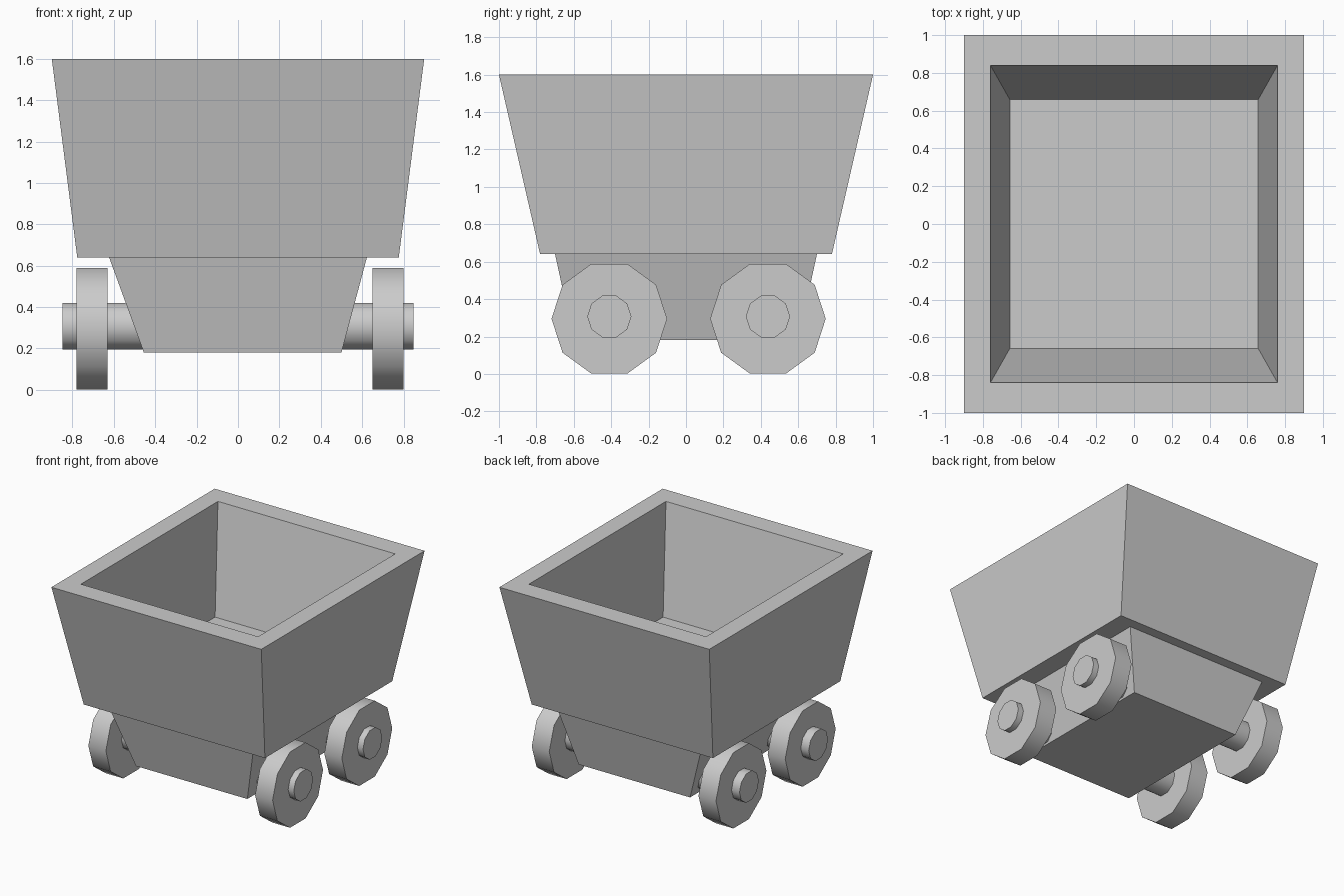
import bpy, bmesh
from math import cos, sin, pi, radians

if "Cube" in bpy.data.objects:
    bpy.data.objects.remove(bpy.data.objects["Cube"])


def loft(name, rings):
    """Skin a list of equal-length rings and cap both ends."""
    bm = bmesh.new()
    loops = [[bm.verts.new(p) for p in ring] for ring in rings]
    n = len(loops[0])
    for a, b in zip(loops, loops[1:]):
        for i in range(n):
            j = (i + 1) % n
            bm.faces.new((a[i], a[j], b[j], b[i]))
    bm.faces.new(loops[0][::-1])
    bm.faces.new(loops[-1])
    bmesh.ops.recalc_face_normals(bm, faces=bm.faces)
    mesh = bpy.data.meshes.new(name)
    bm.to_mesh(mesh)
    bm.free()
    obj = bpy.data.objects.new(name, mesh)
    bpy.context.collection.objects.link(obj)
    return obj


def rect(x0, x1, y, z):
    return [(x0, -y, z), (x1, -y, z), (x1, y, z), (x0, y, z)]


def disc(name, x0, x1, y, z, radius, sides=10):
    """Ten-sided cylinder along x with a flat side on top and bottom."""
    rings = [[(x, y + radius * cos(2 * pi * i / sides), z + radius * sin(2 * pi * i / sides))
              for i in range(sides)] for x in (x0, x1)]
    obj = loft(name, rings)
    bpy.ops.object.select_all(action='DESELECT')
    obj.select_set(True)
    bpy.context.view_layer.objects.active = obj
    bpy.ops.object.shade_smooth_by_angle(angle=radians(40))
    return obj


# Tub: outside up to the rim, then down the inside to the floor
loft("tub", [
    rect(-0.777, 0.777, 0.78, 0.64),
    rect(-0.90, 0.90, 1.00, 1.60),
    rect(-0.76, 0.76, 0.84, 1.60),
    rect(-0.657, 0.657, 0.658, 0.80),
])

# Tapered undercarriage, slightly lopsided at the bottom
loft("undercarriage", [
    rect(-0.455, 0.50, 0.60, 0.18),
    rect(-0.623, 0.623, 0.70, 0.64),
])

# Axles with a wheel at each end
for end, y in (("front", -0.41), ("rear", 0.438)):
    disc(end + "_axle", -0.848, 0.848, y, 0.307, 0.118)
    for side, x0, x1 in (("left", -0.78, -0.63), ("right", 0.65, 0.80)):
        disc(f"{end}_{side}_wheel", x0, x1, y, 0.295, 0.309)
